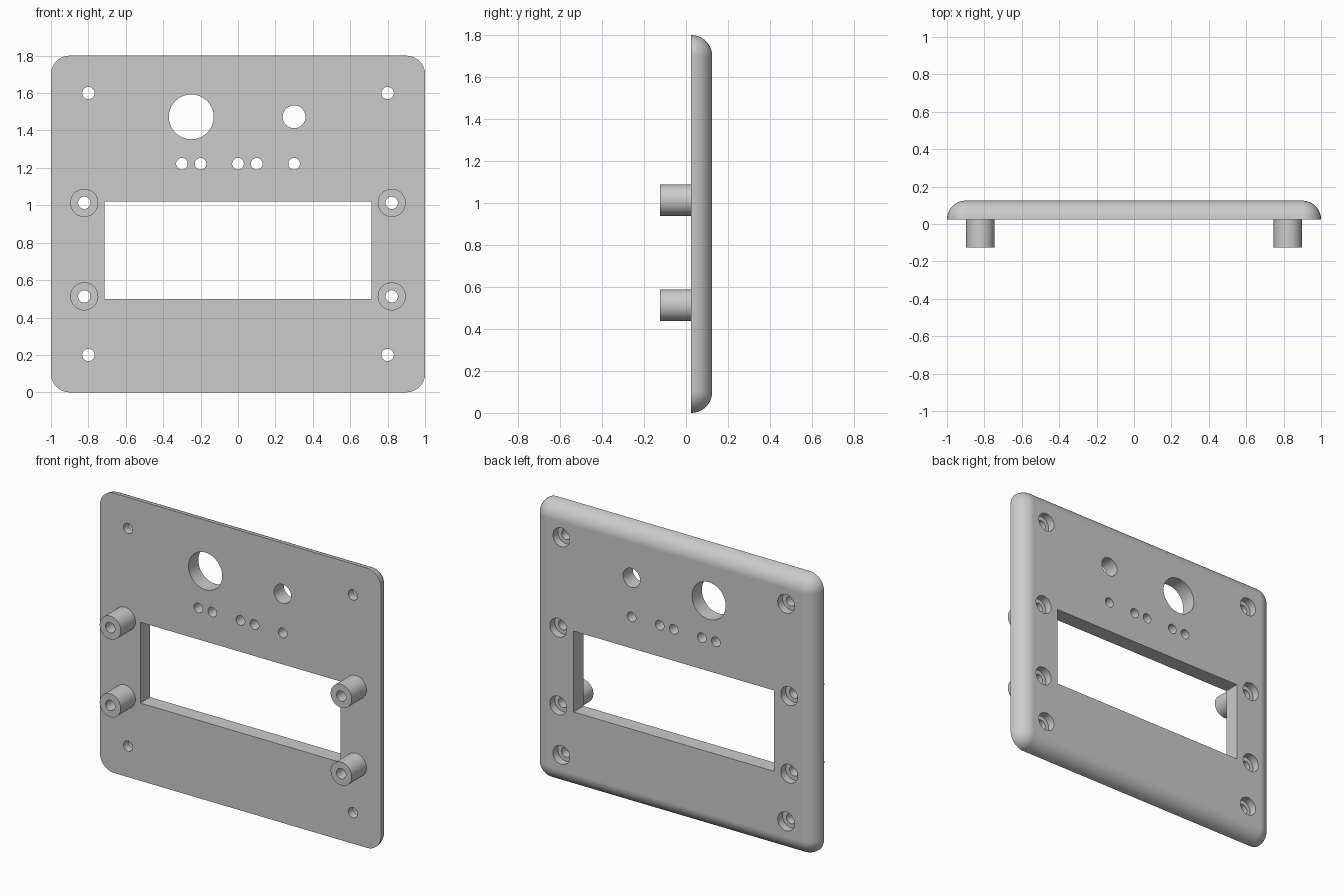
import bpy, bmesh
from math import sin, cos, pi, radians

cube = bpy.data.objects.get("Cube")
if cube:
    bpy.data.objects.remove(cube, do_unlink=True)

FRONT, BACK, HEIGHT, ROUND = 0.025, 0.125, 1.8, 0.1

grey = bpy.data.materials.new("light_grey")
grey.use_nodes = True
colour = (0.6, 0.6, 0.6, 1)
grey.diffuse_color = colour
grey.node_tree.nodes["Principled BSDF"].inputs["Base Color"].default_value = colour


def make_object(name, bm):
    bmesh.ops.recalc_face_normals(bm, faces=bm.faces)
    mesh = bpy.data.meshes.new(name)
    bm.to_mesh(mesh)
    bm.free()
    mesh.materials.append(grey)
    obj = bpy.data.objects.new(name, mesh)
    bpy.context.collection.objects.link(obj)
    return obj


def smooth(obj):
    bpy.ops.object.select_all(action='DESELECT')
    obj.select_set(True)
    bpy.context.view_layer.objects.active = obj
    bpy.ops.object.shade_smooth_by_angle(angle=radians(30))


def bridge(bm, rings):
    for a, b in zip(rings, rings[1:]):
        for i in range(len(a)):
            j = (i + 1) % len(a)
            bm.faces.new((a[i], a[j], b[j], b[i]))


def lathe(bm, x, z, profile, capped=True, sides=40):
    """Sweep (radius, y) points round an axis parallel to y."""
    rings = [[bm.verts.new((x + r * cos(2 * pi * i / sides), y,
                            z + r * sin(2 * pi * i / sides)))
              for i in range(sides)] for r, y in profile]
    bridge(bm, rings)
    if capped:
        bm.faces.new(rings[0])
        bm.faces.new(rings[-1])


def rounded_plate(steps=10):
    """Rounded rectangle whose back rim curves in like a quarter circle."""
    bm = bmesh.new()
    rings = []
    for k in range(steps + 1):
        t = pi / 2 * k / steps
        r, y = ROUND * cos(t), FRONT + (BACK - FRONT) * sin(t)
        ring = []
        for q, (sx, sz) in enumerate(((1, 1), (-1, 1), (-1, -1), (1, -1))):
            cx = sx * (1 - ROUND)
            cz = HEIGHT / 2 + sz * (HEIGHT / 2 - ROUND)
            for i in range(steps + 1):
                a = pi / 2 * (q + i / steps)
                ring.append(bm.verts.new((cx + r * cos(a), y, cz + r * sin(a))))
        rings.append(ring)
    bridge(bm, rings)
    bm.faces.new(rings[0])
    bm.faces.new(rings[-1])
    bmesh.ops.remove_doubles(bm, verts=bm.verts, dist=1e-5)
    return make_object("face_plate", bm)


plate = rounded_plate()

# Cutters: display window, round openings and counterbored screw holes
bm = bmesh.new()
window = bmesh.ops.create_cube(bm, size=1)["verts"]
bmesh.ops.scale(bm, verts=window, vec=(1.425, 0.5, 0.52))
bmesh.ops.translate(bm, verts=window, vec=(0, 0.1, 0.76))

openings = [(-0.25, 1.473, 0.12), (0.3, 1.473, 0.061)]
openings += [(x, 1.222, 0.031) for x in (-0.3, -0.2, 0, 0.1, 0.3)]
for x, z, r in openings:
    lathe(bm, x, z, [(r, -0.1), (r, 0.3)])

BORE, COUNTERBORE, LEDGE = 0.033, 0.06, 0.075
standoffs = [(s * 0.822, z) for s in (-1, 1) for z in (0.513, 1.013)]
screws = [(s * 0.8, z) for s in (-1, 1) for z in (0.2, 1.6)]
for x, z in standoffs + screws:
    lathe(bm, x, z, [(BORE, -0.1), (BORE, LEDGE),
                     (COUNTERBORE, LEDGE), (COUNTERBORE, 0.3)])
cutter = make_object("hole_cutter", bm)
cutter.hide_render = True

# Cut the plate, then drop the helper
cut = plate.modifiers.new("holes", 'BOOLEAN')
cut.operation = 'DIFFERENCE'
cut.solver = 'EXACT'
cut.object = cutter
bpy.ops.object.select_all(action='DESELECT')
plate.select_set(True)
bpy.context.view_layer.objects.active = plate
bpy.ops.object.modifier_apply(modifier=cut.name)
bpy.data.objects.remove(cutter, do_unlink=True)
smooth(plate)
weighted = plate.modifiers.new("flat_faces", 'WEIGHTED_NORMAL')
weighted.keep_sharp = True

# Hollow mounting posts on the front
for x, z in standoffs:
    bm = bmesh.new()
    lathe(bm, x, z, [(0.075, FRONT), (0.075, -0.125),
                     (BORE, -0.125), (BORE, FRONT)], capped=False)
    side = "left" if x > 0 else "right"
    level = "upper" if z > 0.8 else "lower"
    smooth(make_object(f"standoff_{level}_{side}", bm))
